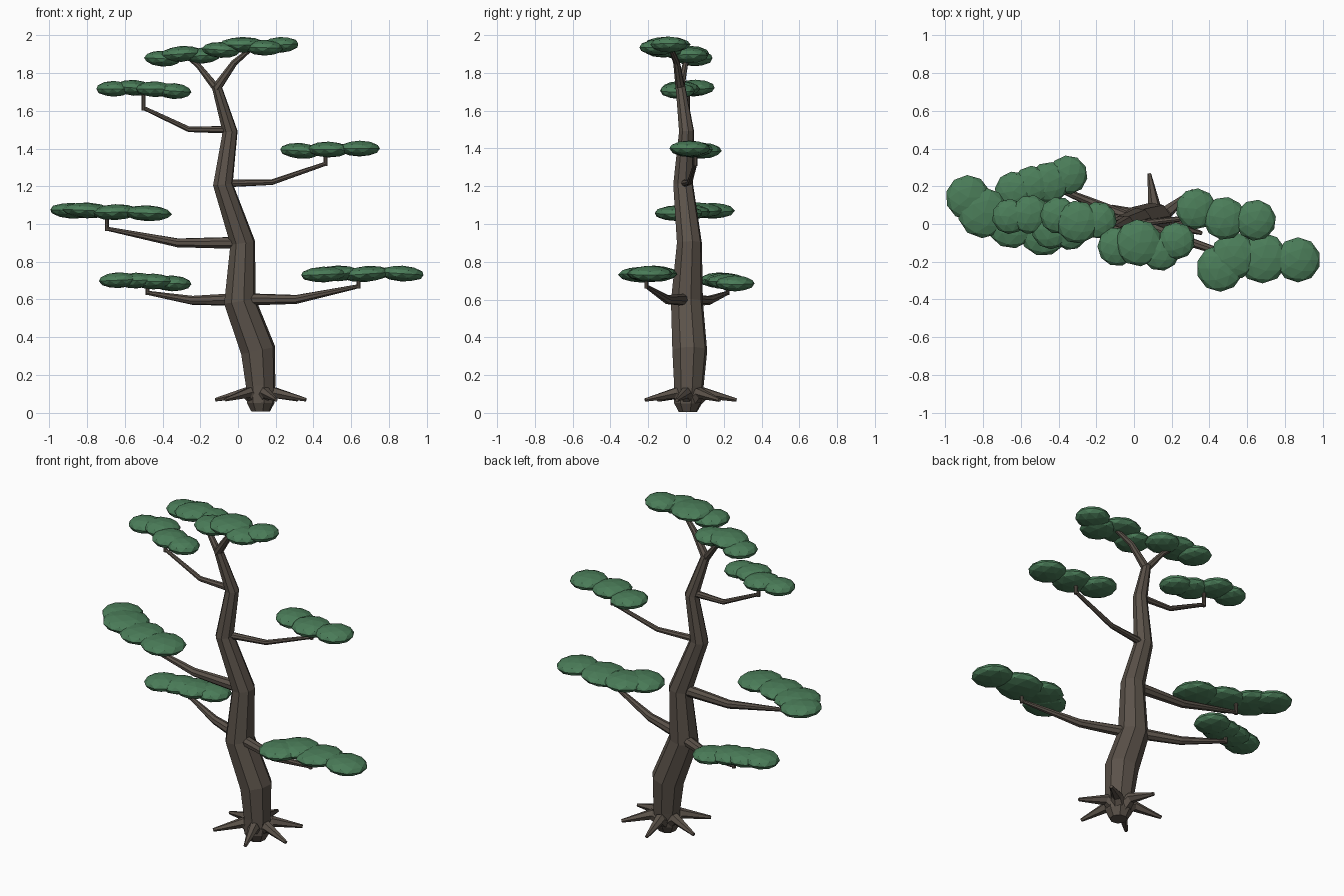
import bpy, bmesh, math, random
from mathutils import Vector, Matrix, Quaternion

random.seed(4)


def material(name, rgb):
    m = bpy.data.materials.new(name)
    m.diffuse_color = (*rgb, 1)
    return m


bark = material("bark", (0.105, 0.085, 0.068))
leaf = material("leaf", (0.07, 0.205, 0.10))


def finish(bm, name, mat):
    bmesh.ops.recalc_face_normals(bm, faces=bm.faces)
    me = bpy.data.meshes.new(name)
    bm.to_mesh(me)
    bm.free()
    me.materials.append(mat)
    ob = bpy.data.objects.new(name, me)
    bpy.context.collection.objects.link(ob)
    return ob


def tube(bm, pts, sides=8):
    """Tapered faceted tube through (x, y, z, radius) points."""
    pos = [Vector(p[:3]) for p in pts]
    q, last, prev = Quaternion(), Vector((0, 0, 1)), None
    for i, p in enumerate(pos):
        a, b = pos[max(i - 1, 0)], pos[min(i + 1, len(pos) - 1)]
        t = ((p - a).normalized() + (b - p).normalized()).normalized()
        q = last.rotation_difference(t) @ q
        last = t
        ring = []
        for k in range(sides):
            ang = 2 * math.pi * (k + 0.3) / sides
            off = Vector((math.cos(ang), math.sin(ang), 0)) * pts[i][3]
            ring.append(bm.verts.new(p + q @ off))
        if prev:
            for k in range(sides):
                n = (k + 1) % sides
                bm.faces.new((prev[k], prev[n], ring[n], ring[k]))
        else:
            bm.faces.new(ring[::-1])
        prev = ring
    bm.faces.new(prev)


# trunk with an S-bend and a forked top
bm = bmesh.new()
tube(bm, [(0.12, 0.01, 0.005, 0.05), (0.12, 0.01, 0.05, 0.075),
          (0.12, 0.015, 0.14, 0.08), (0.107, 0.02, 0.33, 0.095),
          (0.01, 0.005, 0.59, 0.087), (0.025, 0.018, 0.90, 0.068),
          (-0.08, -0.015, 1.21, 0.054), (-0.042, 0.003, 1.49, 0.041),
          (-0.115, -0.03, 1.735, 0.026)])
tube(bm, [(-0.115, -0.03, 1.72, 0.026), (-0.02, -0.05, 1.855, 0.018),
          (0.07, -0.08, 1.93, 0.012)])
tube(bm, [(-0.115, -0.03, 1.72, 0.022), (-0.21, -0.005, 1.84, 0.015),
          (-0.26, 0.01, 1.88, 0.012)])
finish(bm, "trunk", bark)

# surface roots around the base
bm = bmesh.new()
for deg in (-16, 39, 99, 163, 222, 289):
    c, s = math.cos(math.radians(deg)), math.sin(math.radians(deg))
    tube(bm, [(0.12 + c * r, 0.02 + s * r, z, w) for r, z, w in
              ((0.0, 0.05, 0.05), (0.085, 0.105, 0.032), (0.25, 0.068, 0.010))], 6)
finish(bm, "roots", bark)

# branches: start, elbow, tip, height of the upright twig
branches = {
    "lower_right": ((0.02, 0.0, 0.60), (0.31, -0.10, 0.60), (0.64, -0.21, 0.67), 0.72),
    "lower_left": ((0.0, 0.02, 0.60), (-0.24, 0.12, 0.595), (-0.48, 0.22, 0.635), 0.69),
    "middle_left": ((0.02, 0.015, 0.90), (-0.32, 0.035, 0.90), (-0.695, 0.055, 0.975), 1.05),
    "middle_right": ((-0.08, -0.01, 1.215), (0.18, 0.02, 1.222), (0.465, 0.05, 1.32), 1.39),
    "upper_left": ((-0.04, 0.0, 1.50), (-0.26, 0.005, 1.502), (-0.50, 0.01, 1.615), 1.71),
}
for name, (a, b, c, top) in branches.items():
    w = 0.034 if a[2] < 1 else 0.021
    bm = bmesh.new()
    tube(bm, [(*a, w), (*b, w * 0.72), (*c, 0.011)])
    tube(bm, [(c[0], c[1], c[2] - 0.012, 0.011), (c[0], c[1], top, 0.011)])
    finish(bm, name + "_branch", bark)

# foliage pads: clusters of flattened blobs (x, y, z, radius)
pads = {
    "lower_right": ((0.455, -0.235, 0.732, 0.12), (0.53, -0.17, 0.738, 0.12),
                    (0.68, -0.18, 0.735, 0.13), (0.87, -0.19, 0.737, 0.115)),
    "lower_left": ((-0.35, 0.26, 0.685, 0.10), (-0.45, 0.22, 0.695, 0.105),
                   (-0.54, 0.205, 0.70, 0.10), (-0.635, 0.175, 0.702, 0.10)),
    "middle_left": ((-0.88, 0.14, 1.07, 0.115), (-0.80, 0.06, 1.072, 0.13),
                    (-0.65, 0.0, 1.063, 0.125), (-0.48, -0.04, 1.057, 0.125)),
    "middle_right": ((0.33, 0.08, 1.388, 0.105), (0.48, 0.03, 1.395, 0.11),
                     (0.645, 0.02, 1.40, 0.105)),
    "upper_left": ((-0.66, 0.04, 1.717, 0.09), (-0.55, 0.05, 1.722, 0.10),
                   (-0.44, -0.03, 1.715, 0.10), (-0.34, -0.045, 1.705, 0.09)),
    "top_right": ((-0.09, -0.12, 1.923, 0.10), (0.025, -0.10, 1.95, 0.12),
                  (0.14, -0.145, 1.935, 0.10), (0.225, -0.09, 1.95, 0.095)),
    "top_left": ((-0.40, 0.045, 1.877, 0.095), (-0.30, 0.01, 1.902, 0.11),
                 (-0.19, 0.02, 1.893, 0.095)),
}
for name, blobs in pads.items():
    bm = bmesh.new()
    for x, y, z, r in blobs:
        m = (Matrix.Translation((x, y, z))
             @ Matrix.Rotation(random.uniform(-0.08, 0.08), 4, 'Y')
             @ Matrix.Diagonal((r * 1.04, r * 1.04, 0.042, 1))
             @ Matrix.Rotation(random.uniform(0, 6.28), 4, 'Z'))
        bmesh.ops.create_icosphere(bm, subdivisions=2, radius=1, matrix=m)
    finish(bm, name + "_foliage", leaf)
